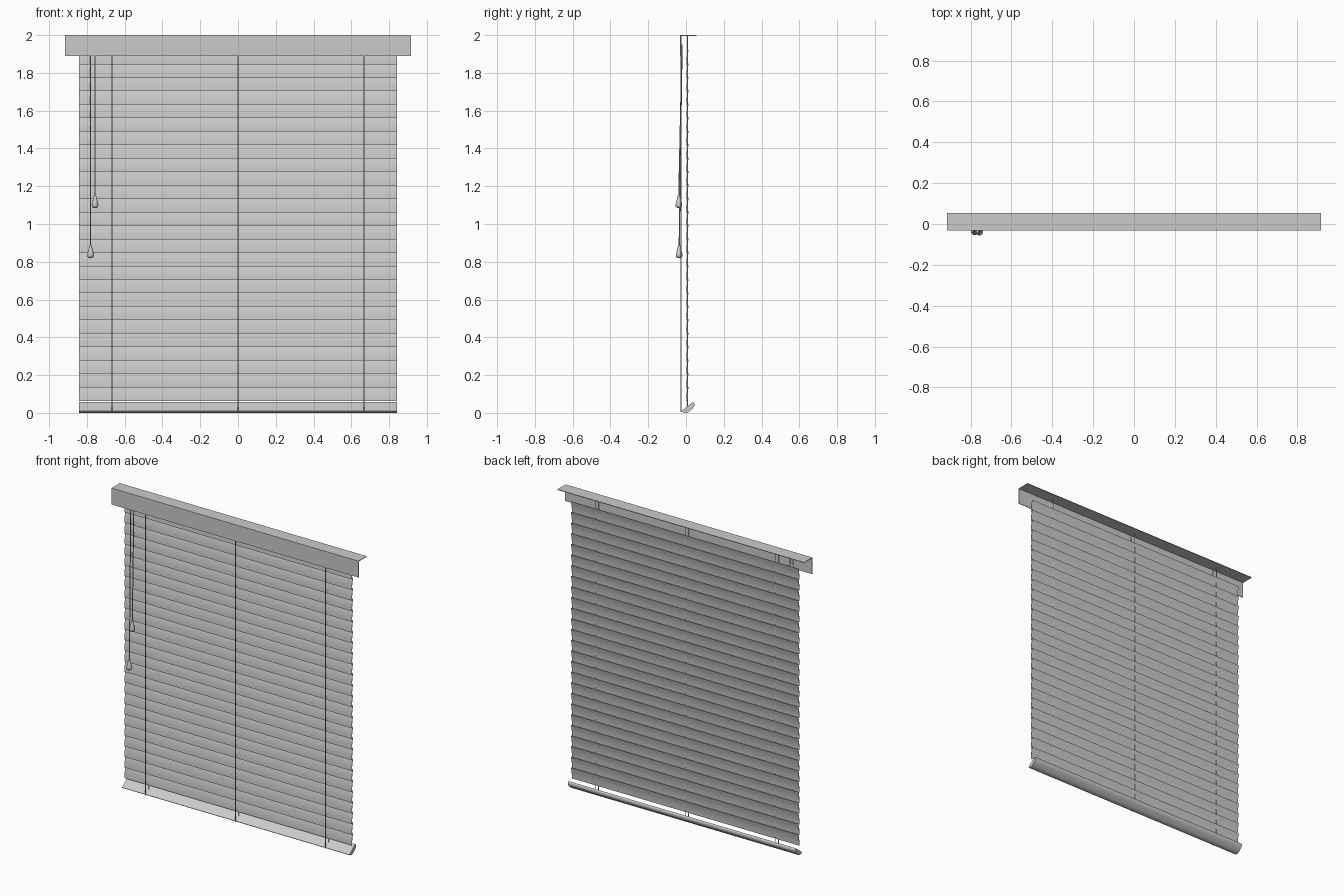
import bpy, bmesh, math
from mathutils import Vector

cube = bpy.data.objects.get("Cube")
if cube:
    bpy.data.objects.remove(cube, do_unlink=True)

grey = bpy.data.materials.new("light grey")
grey.use_nodes = True
colour = (0.6, 0.6, 0.6, 1)
grey.diffuse_color = colour
grey.node_tree.nodes["Principled BSDF"].inputs["Base Color"].default_value = colour


def finish(name, bm, smooth=False):
    bmesh.ops.recalc_face_normals(bm, faces=bm.faces)
    mesh = bpy.data.meshes.new(name)
    bm.to_mesh(mesh)
    bm.free()
    mesh.materials.append(grey)
    ob = bpy.data.objects.new(name, mesh)
    bpy.context.collection.objects.link(ob)
    if smooth:
        bpy.ops.object.select_all(action="DESELECT")
        ob.select_set(True)
        bpy.context.view_layer.objects.active = ob
        bpy.ops.object.shade_smooth_by_angle(angle=math.radians(40))
    return ob


def extrude_x(bm, profile, half):
    """Sweep a closed (y, z) profile from -half to +half along x."""
    face = bm.faces.new([bm.verts.new((-half, y, z)) for y, z in profile])
    new = bmesh.ops.extrude_face_region(bm, geom=[face])["geom"]
    verts = [v for v in new if isinstance(v, bmesh.types.BMVert)]
    bmesh.ops.translate(bm, vec=(2 * half, 0, 0), verts=verts)


def cord(name, start, end, radius):
    """Thin round cord between two points."""
    start, end = Vector(start), Vector(end)
    bm = bmesh.new()
    bmesh.ops.create_cone(bm, cap_ends=True, segments=8, radius1=radius,
                          radius2=radius, depth=(end - start).length)
    turn = (end - start).to_track_quat("Z", "Y").to_matrix()
    bmesh.ops.rotate(bm, matrix=turn, verts=bm.verts)
    bmesh.ops.translate(bm, vec=(start + end) / 2, verts=bm.verts)
    finish(name, bm, True)


def tassel(name, x, y, base):
    """Teardrop pull turned around the cord."""
    bm = bmesh.new()
    outline = [(0, 0), (0.010, 0.001), (0.016, 0.007), (0.018, 0.016),
               (0.015, 0.030), (0.009, 0.052), (0.005, 0.070), (0, 0.071)]
    verts = [bm.verts.new((x + r, y, base + h)) for r, h in outline]
    edges = [bm.edges.new(pair) for pair in zip(verts, verts[1:])]
    bmesh.ops.spin(bm, geom=verts + edges, cent=(x, y, 0), axis=(0, 0, 1),
                   angle=math.tau, steps=16, use_duplicate=False)
    bmesh.ops.remove_doubles(bm, verts=bm.verts, dist=0.0001)
    finish(name, bm, True)


# L-shaped valance: front board with a top shelf
bm = bmesh.new()
extrude_x(bm, [(-0.032, 1.89), (-0.028, 1.89), (-0.028, 1.996),
               (0.055, 1.996), (0.055, 2), (-0.032, 2)], 0.915)
finish("valance", bm)

# Closed slats, each gently bowed, lower edge leaning to the front
bm = bmesh.new()
height, thick, steps = 0.078, 0.0025, 4
for k in range(26):
    base = 0.063 + 0.0713 * k
    front = []
    for i in range(steps + 1):
        t = i / steps
        bow = 0.003 * math.sin(math.pi * t)
        front.append((0.001 + 0.012 * t - bow, base + height * t))
    back = [(y + thick, z) for y, z in reversed(front)]
    extrude_x(bm, front + back, 0.843)
finish("slats", bm, True)

# Bottom rail: tilted flat top over a rounded underside
bm = bmesh.new()
extrude_x(bm, [(-0.024, 0.010), (0.038, 0.058), (0.043, 0.053), (0.045, 0.044),
               (0.043, 0.034), (0.036, 0.024), (0.016, 0.007), (0.007, 0.001),
               (-0.002, 0), (-0.013, 0.002), (-0.021, 0.006)], 0.843)
finish("bottom_rail", bm, True)

# Ladder cords in front of the slats and lift cords running through them
for side, x in (("right", -0.667), ("middle", 0), ("left", 0.667)):
    cord("front_cord_" + side, (x, -0.026, 0.006), (x, -0.026, 1.997), 0.0022)
    cord("lift_cord_" + side, (x, 0.008, 0.02), (x, 0.008, 1.997), 0.0022)

# Pull cords with tassels
for label, x, y, base in (("long", -0.78, -0.036, 0.82), ("short", -0.757, -0.038, 1.085)):
    cord("pull_cord_" + label, (x, y, base + 0.065), (x, -0.021, 1.95), 0.003)
    tassel("tassel_" + label, x, y, base)
